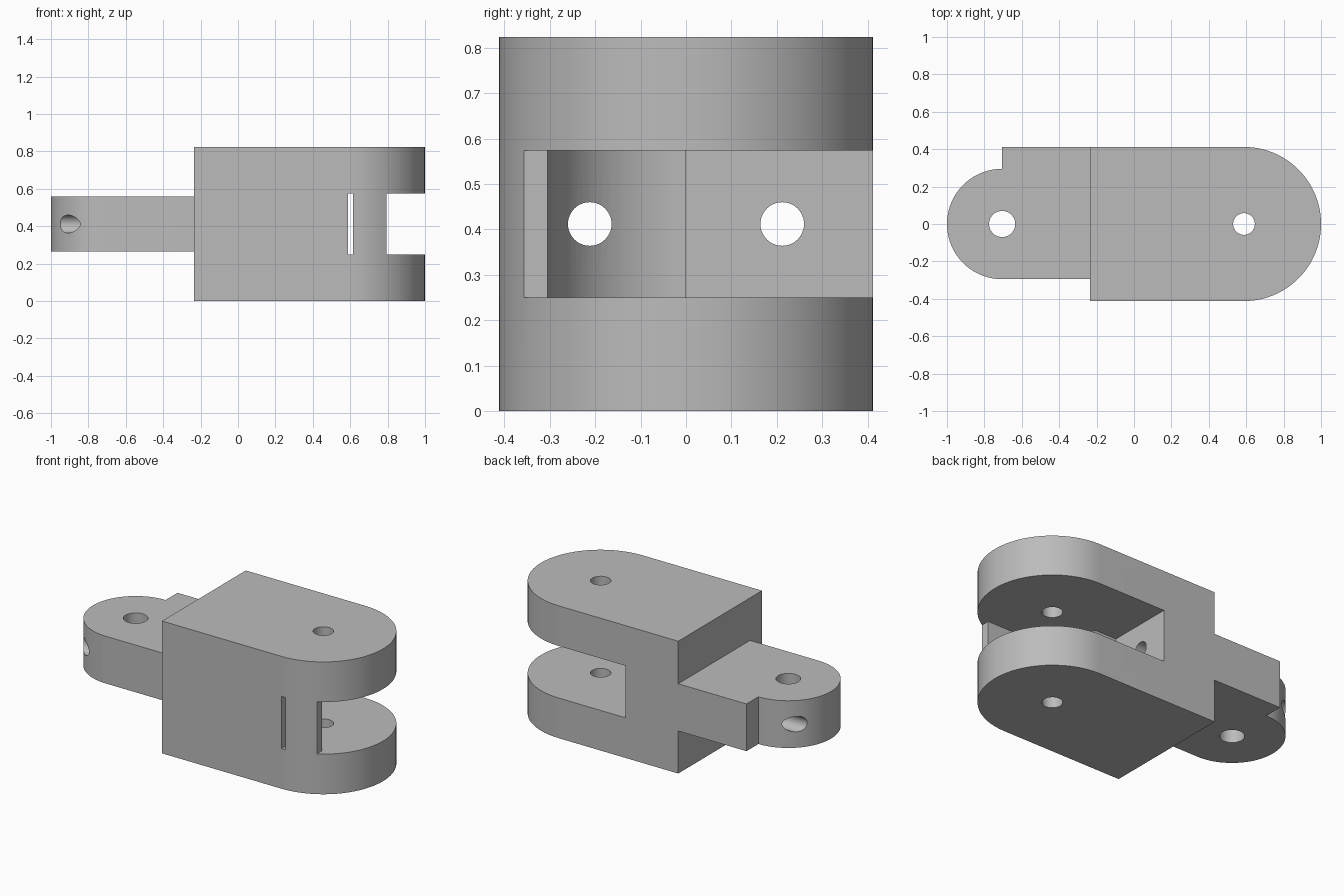
import bpy
import bmesh
from math import cos, sin, pi, radians
from mathutils import Matrix

cube = bpy.data.objects.get("Cube")
if cube:
    bpy.data.objects.remove(cube, do_unlink=True)

grey = bpy.data.materials.new("plain grey")
grey.use_nodes = True
grey.diffuse_color = (0.5, 0.5, 0.5, 1)
grey.node_tree.nodes["Principled BSDF"].inputs["Base Color"].default_value = (0.5, 0.5, 0.5, 1)

FORK_X, TONGUE_X, SHOULDER_X = 0.588, -0.705, -0.235
HALF, HEIGHT = 0.412, 0.824
MID = HEIGHT / 2


def arc(cx, radius, start, end, steps=48):
    """Points on an arc centred on the x axis, angles in degrees."""
    angles = [radians(start + (end - start) * i / steps) for i in range(steps + 1)]
    return [(cx + radius * cos(a), radius * sin(a)) for a in angles]


def make_object(name, bm):
    bmesh.ops.recalc_face_normals(bm, faces=bm.faces)
    mesh = bpy.data.meshes.new(name)
    bm.to_mesh(mesh)
    bm.free()
    mesh.materials.append(grey)
    obj = bpy.data.objects.new(name, mesh)
    bpy.context.collection.objects.link(obj)
    return obj


def prism(name, outline, z0, z1):
    bm = bmesh.new()
    face = bm.faces.new([bm.verts.new((x, y, z0)) for x, y in outline])
    top = bmesh.ops.extrude_face_region(bm, geom=[face])["geom"]
    verts = [v for v in top if isinstance(v, bmesh.types.BMVert)]
    bmesh.ops.translate(bm, verts=verts, vec=(0, 0, z1 - z0))
    return make_object(name, bm)


def rod(name, radius, location, along_x=False):
    matrix = Matrix.Translation(location)
    if along_x:
        matrix = matrix @ Matrix.Rotation(pi / 2, 4, 'Y')
    bm = bmesh.new()
    bmesh.ops.create_cone(bm, cap_ends=True, segments=48, radius1=radius,
                          radius2=radius, depth=3, matrix=matrix)
    return make_object(name, bm)


def combine(target, other, operation):
    mod = target.modifiers.new(other.name, 'BOOLEAN')
    mod.operation, mod.solver, mod.object = operation, 'EXACT', other
    bpy.context.view_layer.objects.active = target
    bpy.ops.object.modifier_apply(modifier=mod.name)
    bpy.data.objects.remove(other, do_unlink=True)


# Main block with a rounded fork end
link = prism("hinge_link", [(SHOULDER_X, HALF), (SHOULDER_X, -HALF)]
             + arc(FORK_X, HALF, -90, 90), 0, HEIGHT)

# Slot between the fork arms, leaving a short stop wall on the front
slot = prism("fork_slot", arc(FORK_X, 0.305, 270, 180, 24) + [
    (0.13, 0), (0.13, 0.6), (1.2, 0.6), (1.2, -0.6), (0.793, -0.6),
    (0.793, -0.305), (0.615, -0.305), (0.615, -0.6), (FORK_X, -0.6)],
    MID - 0.162, MID + 0.162)
combine(link, slot, 'DIFFERENCE')

# Rounded tongue with a square stop shoulder on the back
tongue = prism("tongue", arc(TONGUE_X, 0.295, 90, 270) + [
    (-0.1, -0.295), (-0.1, HALF), (TONGUE_X, HALF)], MID - 0.147, MID + 0.147)
combine(link, tongue, 'UNION')

# Pin holes and the two lengthwise cord holes
combine(link, rod("fork_pin_hole", 0.058, (FORK_X, 0, MID)), 'DIFFERENCE')
combine(link, rod("tongue_pin_hole", 0.07, (TONGUE_X, 0, MID)), 'DIFFERENCE')
for side in (-1, 1):
    combine(link, rod("cord_hole", 0.048, (0, side * 0.212, MID), True), 'DIFFERENCE')

bpy.ops.object.select_all(action='DESELECT')
link.select_set(True)
bpy.context.view_layer.objects.active = link
bpy.ops.object.shade_smooth_by_angle(angle=radians(30))
